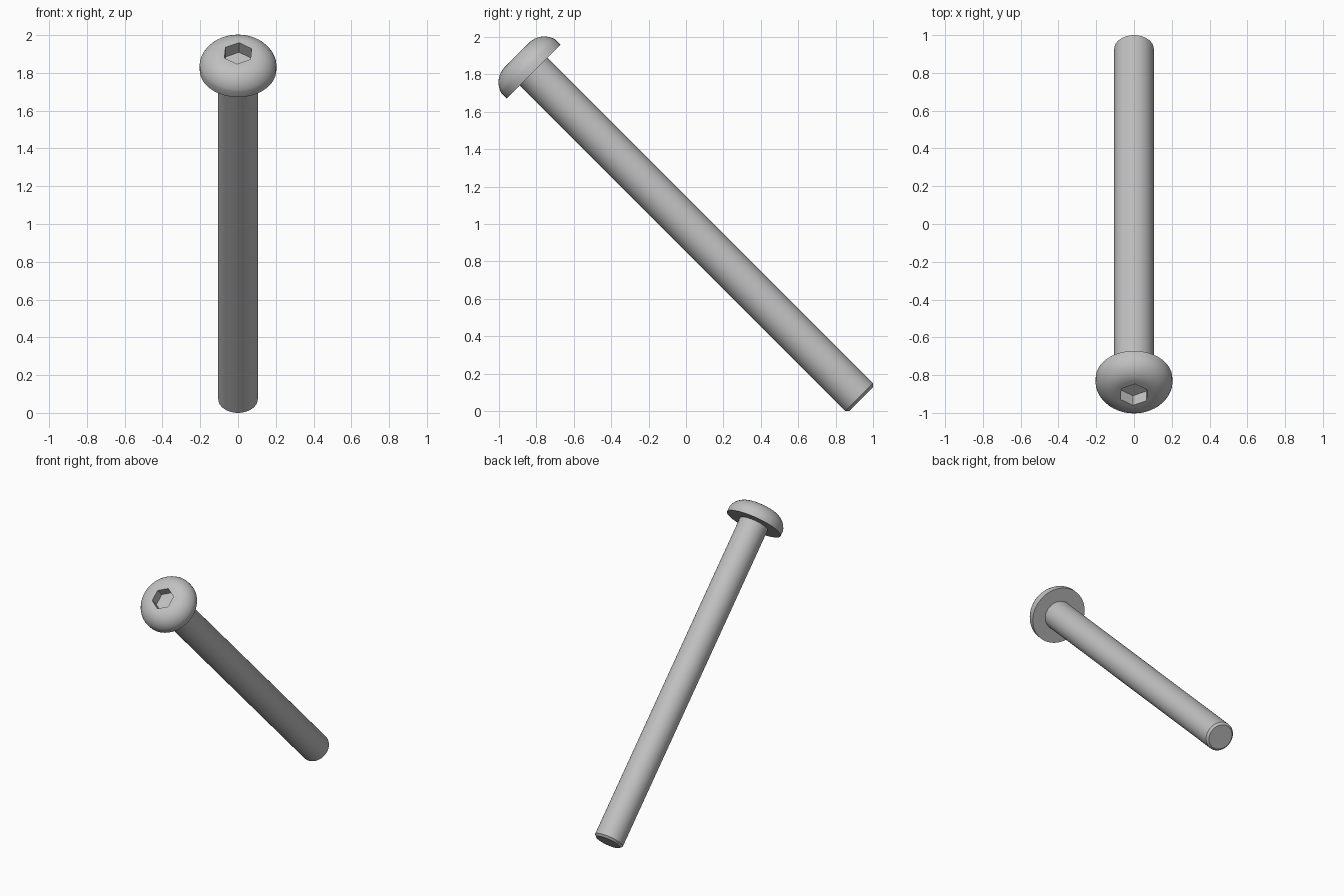
import bpy, bmesh, math
from mathutils import Matrix

if "Cube" in bpy.data.objects:
    bpy.data.objects.remove(bpy.data.objects["Cube"])

SEG = 48
R_SHANK, R_HEAD = 0.105, 0.203
BASE, TIP = 1.153, -1.324          # head underside and shank tip along the axis
HEIGHT, DEPTH, R_HEX = 0.125, 0.072, 0.08

steel = bpy.data.materials.new("grey steel")
steel.diffuse_color = (0.53, 0.53, 0.53, 1)
steel.use_nodes = True
steel.node_tree.nodes["Principled BSDF"].inputs["Base Color"].default_value = steel.diffuse_color

# Screw axis leans 45 degrees, head up and towards the front
POSE = Matrix.Translation((0, 0, 1)) @ Matrix.Rotation(math.radians(45), 4, 'X')


def ring(bm, r, z, n=SEG, start=0.0):
    return [bm.verts.new((r * math.cos(start + 2 * math.pi * i / n),
                          r * math.sin(start + 2 * math.pi * i / n), z)) for i in range(n)]


def skin(bm, a, b):
    n = len(a)
    for i in range(n):
        bm.faces.new((a[i], a[(i + 1) % n], b[(i + 1) % n], b[i]))


def lathe(bm, profile):
    rings = [ring(bm, r, z) for r, z in profile]
    for a, b in zip(rings, rings[1:]):
        skin(bm, a, b)
    return rings


def loop_edges(bm, loop):
    return [bm.edges.get((loop[i - 1], loop[i])) for i in range(len(loop))]


def finish(bm, name):
    bmesh.ops.recalc_face_normals(bm, faces=bm.faces)
    bm.transform(POSE)
    mesh = bpy.data.meshes.new(name)
    bm.to_mesh(mesh)
    bm.free()
    mesh.materials.append(steel)
    obj = bpy.data.objects.new(name, mesh)
    bpy.context.collection.objects.link(obj)
    bpy.ops.object.select_all(action='DESELECT')
    obj.select_set(True)
    bpy.context.view_layer.objects.active = obj
    bpy.ops.object.shade_smooth_by_angle(angle=math.radians(30))


# Shank with a chamfered tip
bm = bmesh.new()
rings = lathe(bm, [(R_SHANK - 0.015, TIP), (R_SHANK, TIP + 0.015), (R_SHANK, BASE)])
bm.faces.new(rings[0][::-1])
finish(bm, "shank")

# Button head: flat underside, short lip, rounded shoulder
bm = bmesh.new()
p0, p1, arc_r = (R_HEAD, 0.04), (0.1, HEIGHT), 0.115
dx, dz = p1[0] - p0[0], p1[1] - p0[1]
chord = math.hypot(dx, dz)
drop = math.sqrt(arc_r ** 2 - chord ** 2 / 4)
cx = (p0[0] + p1[0]) / 2 - dz / chord * drop
cz = (p0[1] + p1[1]) / 2 + dx / chord * drop
a0 = math.atan2(p0[1] - cz, p0[0] - cx)
a1 = math.atan2(p1[1] - cz, p1[0] - cx)
arc = [(cx + arc_r * math.cos(a0 + (a1 - a0) * i / 10),
        BASE + cz + arc_r * math.sin(a0 + (a1 - a0) * i / 10)) for i in range(11)]
rings = lathe(bm, [(R_SHANK, BASE), (R_HEAD, BASE)] + arc)

# Hexagonal socket sunk into the flat top
turn = math.radians(26)
rim = ring(bm, R_HEX, BASE + HEIGHT, 6, turn)
floor = ring(bm, R_HEX, BASE + HEIGHT - DEPTH, 6, turn)
skin(bm, floor, rim)
bm.faces.new(floor)
bmesh.ops.triangle_fill(bm, use_beauty=True, normal=(0, 0, 1),
                        edges=loop_edges(bm, rings[-1]) + loop_edges(bm, rim))
finish(bm, "button_head")
